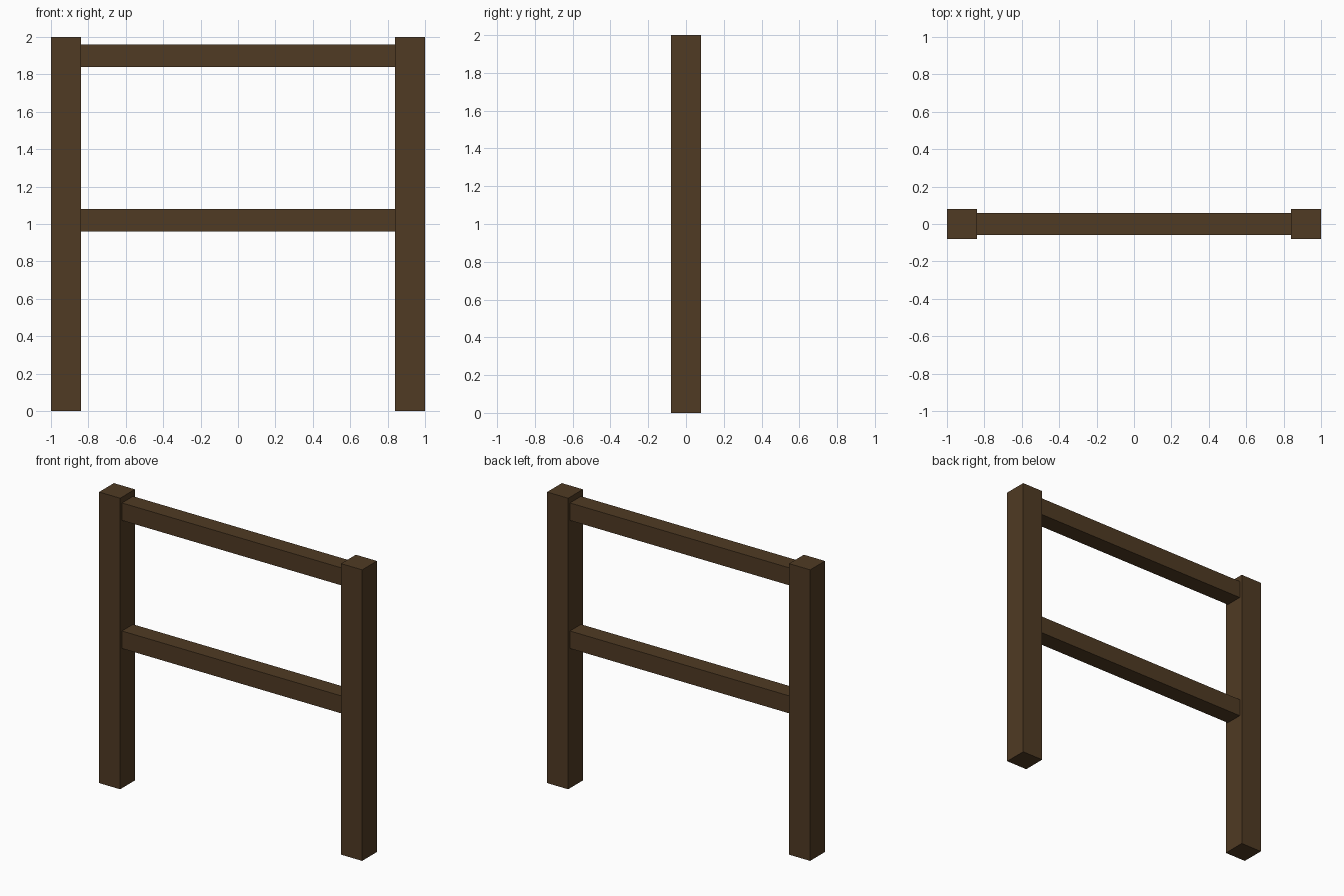
import bpy

if "Cube" in bpy.data.objects:
    bpy.data.objects.remove(bpy.data.objects["Cube"])

wood = bpy.data.materials.new("dark brown wood")
wood.diffuse_color = (0.08, 0.043, 0.017, 1)
wood.use_nodes = True
wood.node_tree.nodes["Principled BSDF"].inputs["Base Color"].default_value = wood.diffuse_color


def box(name, lo, hi):
    """Axis-aligned box between two corners."""
    bpy.ops.mesh.primitive_cube_add(size=1, location=[(a + b) / 2 for a, b in zip(lo, hi)])
    ob = bpy.context.object
    ob.name = name
    ob.scale = [b - a for a, b in zip(lo, hi)]
    bpy.ops.object.transform_apply(location=False, rotation=False, scale=True)
    ob.data.materials.append(wood)
    return ob


# Two square upright posts
for name, x in (("left_post", -0.92), ("right_post", 0.92)):
    box(name, (x - 0.08, -0.08, 0), (x + 0.08, 0.08, 2))

# Two thinner rails between the posts
for name, z in (("middle_rail", 1.02), ("top_rail", 1.90)):
    box(name, (-0.84, -0.06, z - 0.06), (0.84, 0.06, z + 0.06))
